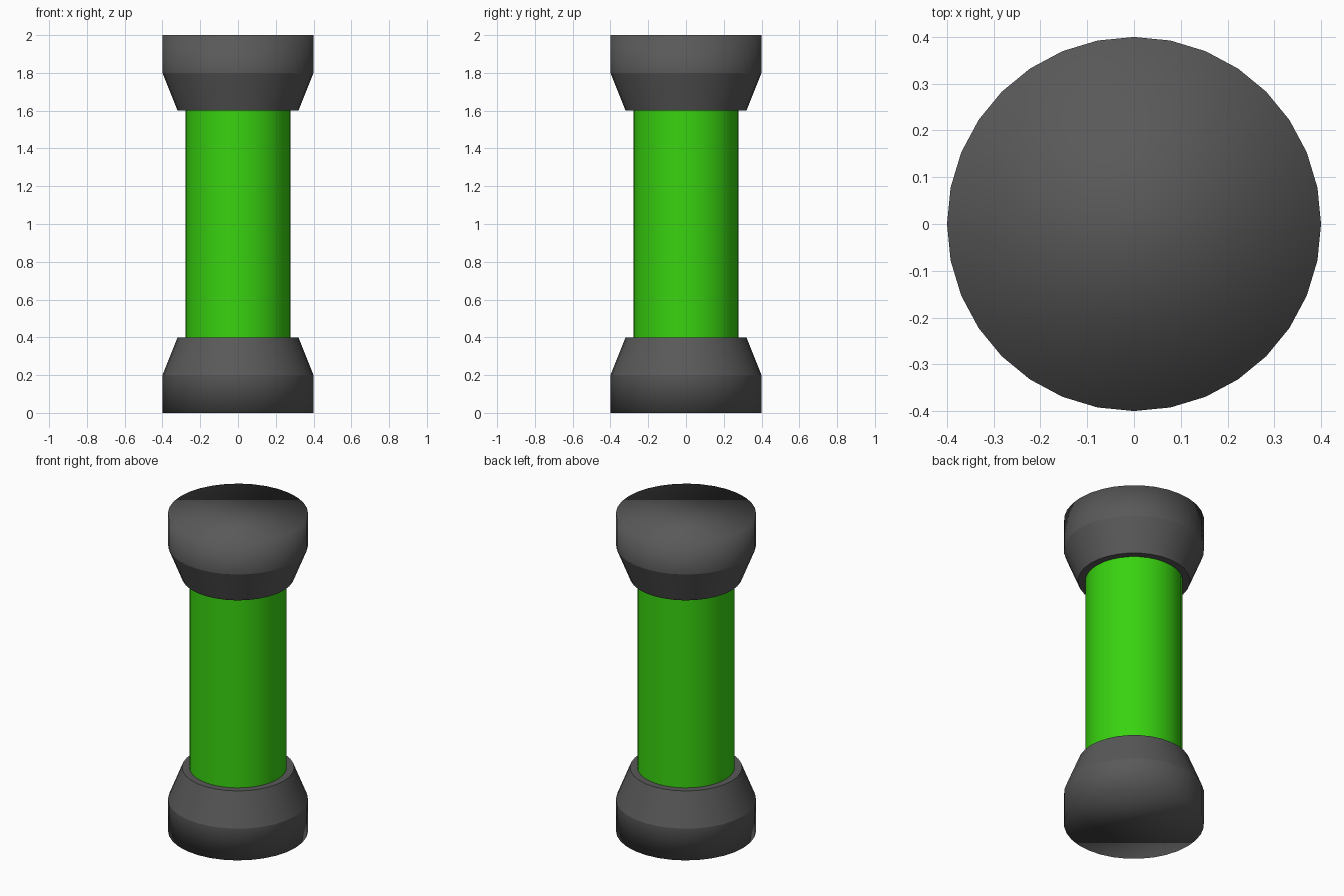
import bpy, bmesh, math

if "Cube" in bpy.data.objects:
    bpy.data.objects.remove(bpy.data.objects["Cube"])

SIDES = 32


def material(name, color):
    mat = bpy.data.materials.new(name)
    mat.diffuse_color = color
    mat.use_nodes = True
    mat.node_tree.nodes["Principled BSDF"].inputs["Base Color"].default_value = mat.diffuse_color
    return mat


def lathe(name, profile, mat, sharp_rings=()):
    """Stack rings of (radius, z) into a closed smooth solid."""
    bm = bmesh.new()
    rings = []
    for r, z in profile:
        rings.append([bm.verts.new((r * math.cos(2 * math.pi * i / SIDES),
                                    r * math.sin(2 * math.pi * i / SIDES), z))
                      for i in range(SIDES)])
    for a, b in zip(rings, rings[1:]):
        for i in range(SIDES):
            j = (i + 1) % SIDES
            bm.faces.new((a[i], a[j], b[j], b[i]))
    bm.faces.new(rings[0])
    bm.faces.new(rings[-1])
    bmesh.ops.recalc_face_normals(bm, faces=bm.faces[:])
    for f in bm.faces:
        f.smooth = True
    # keep selected ring edges crisp
    for k in sharp_rings:
        for i in range(SIDES):
            bm.edges.get((rings[k][i], rings[k][(i + 1) % SIDES])).smooth = False
    mesh = bpy.data.meshes.new(name)
    bm.to_mesh(mesh)
    bm.free()
    mesh.materials.append(mat)
    obj = bpy.data.objects.new(name, mesh)
    bpy.context.collection.objects.link(obj)
    return obj


dark = material("dark_grey", (0.1, 0.1, 0.1, 1))
green = material("bright_green", (0.04, 0.65, 0.005, 1))

# end caps: straight drum with a tapered collar, mirrored top and bottom
cap = [(0.4, 0.0), (0.4, 0.2), (0.32, 0.4)]
lathe("bottom_cap", cap, dark, sharp_rings=(1, 2))
lathe("top_cap", [(r, 2 - z) for r, z in cap], dark, sharp_rings=(1, 2))

# glowing tube between the caps
lathe("green_tube", [(0.278, 0.4), (0.278, 1.6)], green, sharp_rings=(0, 1))
